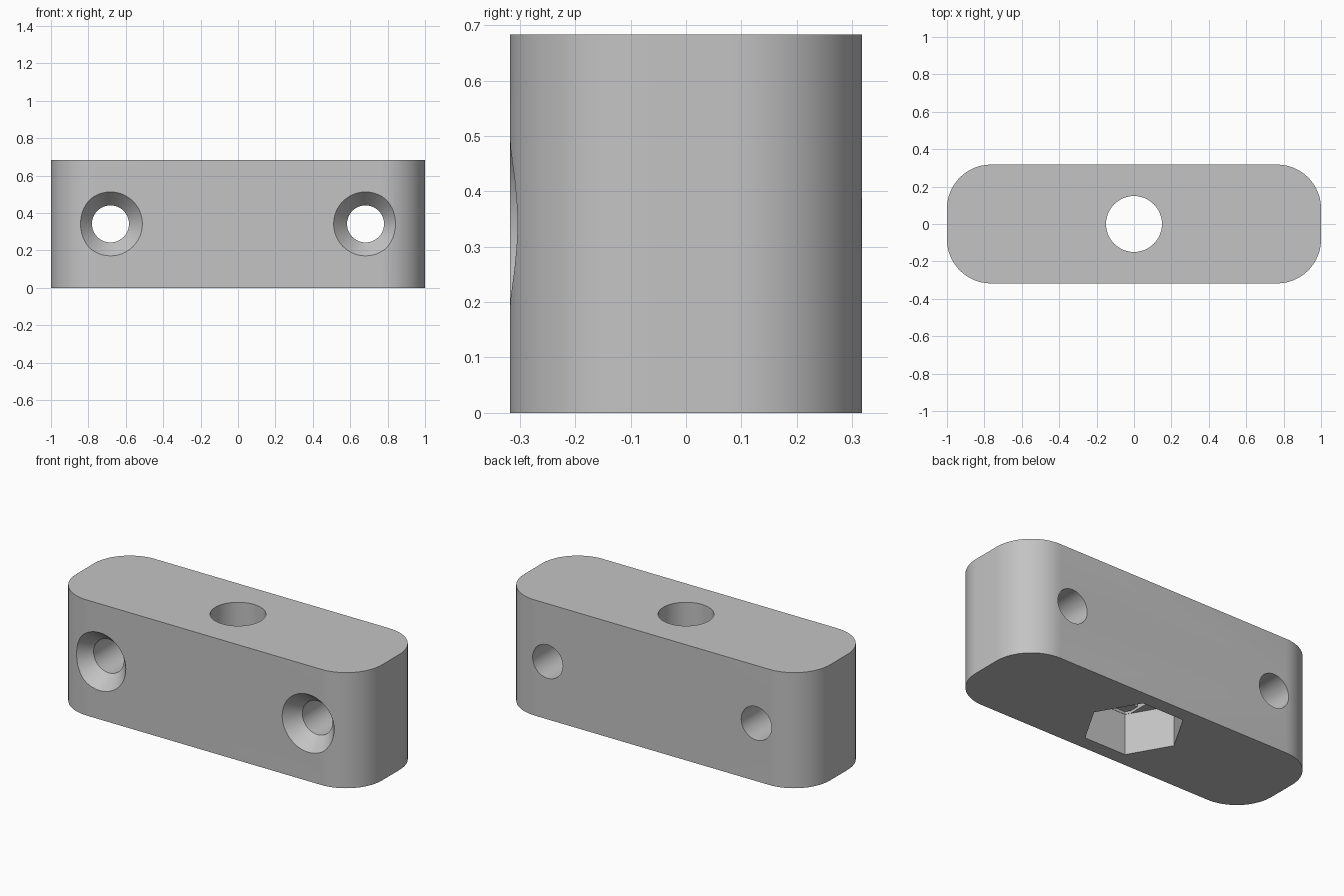
import bpy, bmesh, math
from mathutils import Matrix

if "Cube" in bpy.data.objects:
    bpy.data.objects.remove(bpy.data.objects["Cube"])

# Overall sizes
LENGTH, DEPTH, HEIGHT, CORNER = 2.0, 0.635, 0.683, 0.235
BORE, HEX, POCKET, STEP = 0.15, 0.27, 0.24, 0.015
SCREW_X, SCREW_R, SINK_R, SINK_DEPTH = 0.682, 0.099, 0.171, 0.085

grey = bpy.data.materials.new("plain grey")
grey.use_nodes = True
colour = (0.55, 0.55, 0.55, 1)
grey.diffuse_color = colour
grey.node_tree.nodes["Principled BSDF"].inputs["Base Color"].default_value = colour


def loft(name, rings):
    """Closed solid from a stack of rings with equal point counts."""
    bm = bmesh.new()
    loops = [[bm.verts.new(p) for p in ring] for ring in rings]
    n = len(loops[0])
    for low, high in zip(loops, loops[1:]):
        for i in range(n):
            j = (i + 1) % n
            bm.faces.new((low[i], low[j], high[j], high[i]))
    bm.faces.new(loops[0][::-1])
    bm.faces.new(loops[-1])
    bmesh.ops.recalc_face_normals(bm, faces=bm.faces)
    mesh = bpy.data.meshes.new(name)
    bm.to_mesh(mesh)
    bm.free()
    obj = bpy.data.objects.new(name, mesh)
    obj.data.materials.append(grey)
    bpy.context.collection.objects.link(obj)
    return obj


def prism(name, outline, z0, z1):
    return loft(name, [[(x, y, z) for x, y in outline] for z in (z0, z1)])


def circle(r, n):
    return [(r * math.cos(2 * math.pi * i / n), r * math.sin(2 * math.pi * i / n))
            for i in range(n)]


def rounded_rectangle(w, d, r, n=16):
    points = []
    for k, (sx, sy) in enumerate(((1, 1), (-1, 1), (-1, -1), (1, -1))):
        for i in range(n + 1):
            a = math.pi / 2 * (k + i / n)
            points.append((sx * (w / 2 - r) + r * math.cos(a),
                           sy * (d / 2 - r) + r * math.sin(a)))
    return points


# Rounded block
block = prism("mounting_block", rounded_rectangle(LENGTH, DEPTH, CORNER), 0, HEIGHT)

# Hexagonal nut pocket under the block, then stepped slot and square up to the bore
cutters = [prism("nut_pocket_cutter", circle(HEX, 6), -0.1, POCKET)]
inner = HEX - 0.002
flat = inner * math.sqrt(3) / 2
side = (inner - BORE) * math.sqrt(3)
slot = [(BORE, -side), (BORE, side), (inner / 2, flat), (-inner / 2, flat),
        (-BORE, side), (-BORE, -side), (-inner / 2, -flat), (inner / 2, -flat)]
cutters.append(prism("slot_cutter", slot, 0.1, POCKET + STEP))
square = [(BORE, -BORE), (BORE, BORE), (-BORE, BORE), (-BORE, -BORE)]
cutters.append(prism("square_cutter", square, 0.1, POCKET + 2 * STEP))
cutters.append(prism("bore_cutter", circle(BORE - 0.0005, 64), 0.15, HEIGHT + 0.1))

# Countersunk screw holes running front to back
slope = (SINK_R - SCREW_R) / SINK_DEPTH
profile = [(SINK_R + slope * 0.05, -DEPTH / 2 - 0.05),
           (SCREW_R, -DEPTH / 2 + SINK_DEPTH), (SCREW_R, DEPTH / 2 + 0.1)]
for x in (-SCREW_X, SCREW_X):
    rings = [[(x + a, y, HEIGHT / 2 + b) for a, b in circle(r, 48)] for r, y in profile]
    cutters.append(loft("screw_hole_cutter", rings))

# Cut all openings
bpy.ops.object.select_all(action='DESELECT')
bpy.context.view_layer.objects.active = block
block.select_set(True)
for cutter in cutters:
    cut = block.modifiers.new(cutter.name, 'BOOLEAN')
    cut.operation = 'DIFFERENCE'
    cut.solver = 'EXACT'
    cut.object = cutter
    bpy.ops.object.modifier_apply(modifier=cut.name)
    bpy.data.objects.remove(cutter)

bpy.ops.object.shade_smooth_by_angle(angle=math.radians(30))
